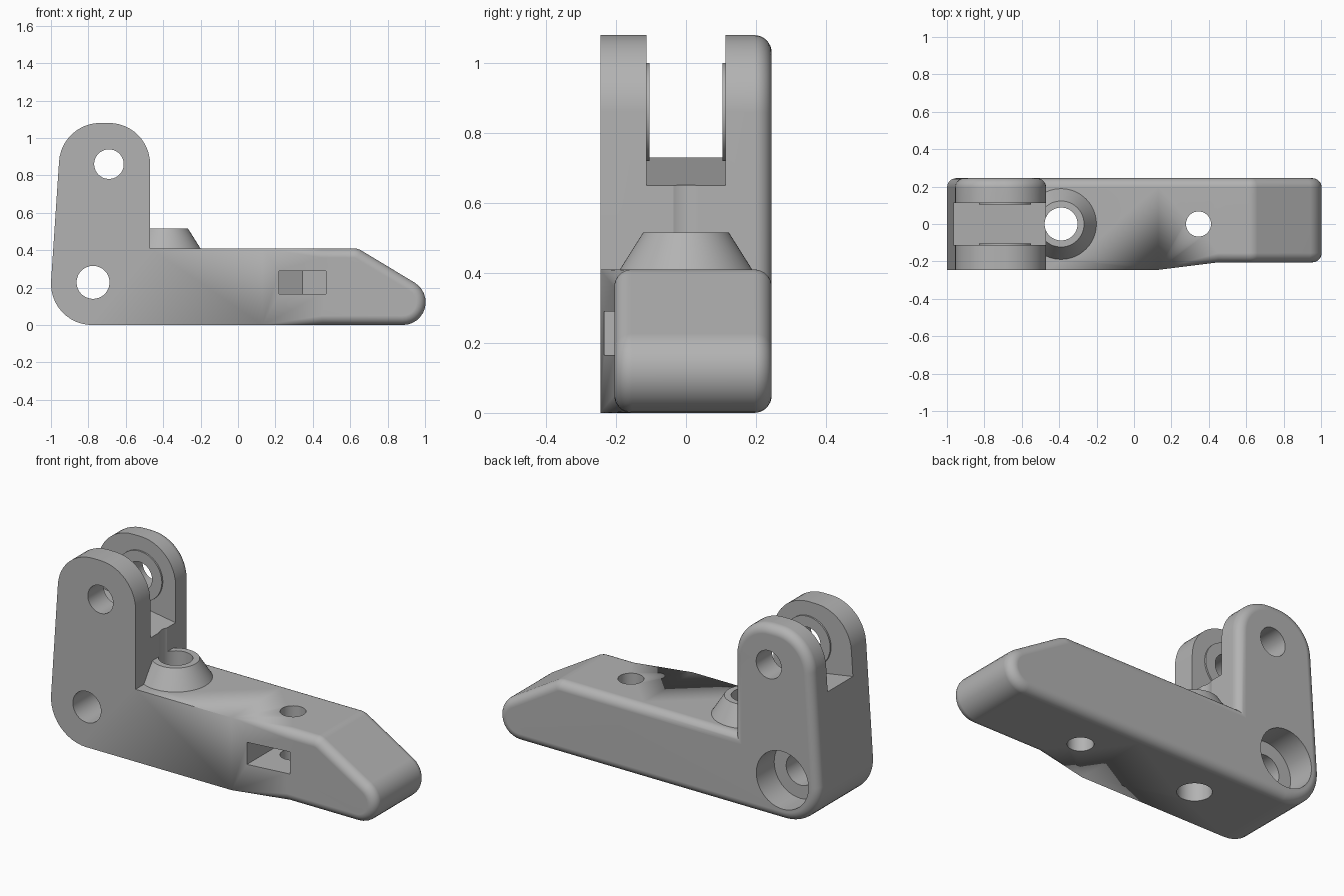
import bpy, bmesh, math
from mathutils import Vector, Matrix

if "Cube" in bpy.data.objects:
    bpy.data.objects.remove(bpy.data.objects["Cube"], do_unlink=True)

grey = bpy.data.materials.new("plain grey")
grey.use_nodes = True
COLOUR = (0.45, 0.45, 0.45, 1)
grey.diffuse_color = COLOUR
grey.node_tree.nodes["Principled BSDF"].inputs["Base Color"].default_value = COLOUR

HALF = 0.245            # half width of the body
FILLET = 0.05           # rounding of the side edges
STEP_X0, STEP_X1 = 0.13, 0.45
ARM_Z = 0.41


def finish(bm, name):
    bmesh.ops.recalc_face_normals(bm, faces=bm.faces)
    mesh = bpy.data.meshes.new(name)
    bm.to_mesh(mesh)
    bm.free()
    mesh.materials.append(grey)
    obj = bpy.data.objects.new(name, mesh)
    bpy.context.collection.objects.link(obj)
    return obj


def rounded(corners, steps=12):
    """Outline with an arc at every corner that has a radius."""
    out = []
    for i, (x, z, r) in enumerate(corners):
        p = Vector((x, z))
        if r == 0:
            out.append(p)
            continue
        a = (Vector(corners[i - 1][:2]) - p).normalized()
        b = (Vector(corners[(i + 1) % len(corners)][:2]) - p).normalized()
        half = a.angle(b) / 2
        centre = p + (a + b).normalized() * r / math.sin(half)
        start = p + a * r / math.tan(half) - centre
        sweep = math.pi - 2 * half
        for k in range(steps + 1):
            out.append(centre + Matrix.Rotation(sweep * k / steps, 2) @ start)
    return out


def inset(pts, i, d):
    n = len(pts)
    e1 = (pts[i] - pts[i - 1]).normalized()
    e2 = (pts[(i + 1) % n] - pts[i]).normalized()
    n1, n2 = Vector((-e1.y, e1.x)), Vector((-e2.y, e2.x))
    return pts[i] + (n1 + n2) * d / (1 + n1.dot(n2))


def cylinder(name, axis, centre, lo, hi, r1, r2=None, sides=64):
    """Cylinder or cone along y or z, centred on the other two axes."""
    bm = bmesh.new()
    bmesh.ops.create_cone(bm, cap_ends=True, segments=sides, radius1=r1,
                          radius2=r1 if r2 is None else r2, depth=hi - lo)
    mid = (lo + hi) / 2
    if axis == 'Y':
        bm.transform(Matrix.Translation((centre[0], mid, centre[1]))
                     @ Matrix.Rotation(-math.pi / 2, 4, 'X'))
    else:
        bm.transform(Matrix.Translation((centre[0], centre[1], mid)))
    return finish(bm, name)


def prism(name, outline, axis, lo, hi):
    """Outline in xz (axis Y) or xy (axis Z), extruded from lo to hi."""
    bm = bmesh.new()
    place = (lambda u, v, w: (u, w, v)) if axis == 'Y' else (lambda u, v, w: (u, v, w))
    face = bm.faces.new([bm.verts.new(place(u, v, lo)) for u, v in outline])
    ext = bmesh.ops.extrude_face_region(bm, geom=[face])
    moved = [g for g in ext["geom"] if isinstance(g, bmesh.types.BMVert)]
    bmesh.ops.translate(bm, verts=moved, vec=place(0, 0, hi - lo))
    return finish(bm, name)


def combine(target, tool, operation):
    tool.hide_render = True
    mod = target.modifiers.new("combine", 'BOOLEAN')
    mod.operation, mod.solver, mod.object = operation, 'EXACT', tool
    bpy.context.view_layer.objects.active = target
    bpy.ops.object.modifier_apply(modifier=mod.name)
    bpy.data.objects.remove(tool, do_unlink=True)


def make_body():
    pts = rounded([(STEP_X0, 0, 0), (STEP_X1, 0, 0), (1.32, 0, 0.122),
                   (0.64, ARM_Z, 0.08), (STEP_X1, ARM_Z, 0), (STEP_X0, ARM_Z, 0),
                   (-0.47, ARM_Z, 0), (-0.47, 1.08, 0.22),
                   (-0.943, 1.08, 0.22), (-1.015, 0, 0.22)])
    n, steps = len(pts), 8
    bm = bmesh.new()
    rings = []
    # front rings: the side steps inwards and its rounding grows towards the toe
    for k in range(steps + 1):
        t = math.pi / 2 * k / steps
        ring = []
        for i, p in enumerate(pts):
            f = min(max((p.x - STEP_X0) / (STEP_X1 - STEP_X0), 0), 1)
            q = inset(pts, i, FILLET * f * (1 - math.sin(t)))
            y = -HALF + 0.04 * f + FILLET * f * (1 - math.cos(t))
            ring.append(bm.verts.new((q.x, y, q.y)))
        rings.append(ring)
    # back rings: even rounding all the way round
    for k in range(steps + 1):
        t = math.pi / 2 * k / steps
        ring = []
        for i in range(n):
            q = inset(pts, i, FILLET * (1 - math.cos(t)))
            ring.append(bm.verts.new((q.x, HALF - FILLET * (1 - math.sin(t)), q.y)))
        rings.append(ring)
    for a, b in zip(rings, rings[1:]):
        for i in range(n):
            j = (i + 1) % n
            bm.faces.new((a[i], a[j], b[j], b[i]))
    # front side in three flats, back side in one
    m = next(i for i, p in enumerate(pts)
             if i > 1 and (p - Vector((STEP_X1, ARM_Z))).length < 1e-5)
    f = rings[0]
    bm.faces.new(f[1:m + 1])
    bm.faces.new((f[0], f[1], f[m], f[m + 1]))
    bm.faces.new(f[m + 1:] + f[:1])
    bm.faces.new(rings[-1])
    bmesh.ops.remove_doubles(bm, verts=bm.verts, dist=1e-5)
    return finish(bm, "lever_body")


body = make_body()
PIN, PIVOT, POST = (-0.69, 0.86), (-0.775, 0.228), (-0.39, 0)
NUT = (0.345, 0)

# conical post on the arm
combine(body, cylinder("post", 'Z', POST, ARM_Z - 0.07, 0.515, 0.233, 0.123), 'UNION')

# fork slot with a sloping floor
combine(body, prism("fork_slot", [(-0.4, 0.639), (-0.4, 1.3), (-1.1, 1.3), (-1.1, 0.751)],
                    'Y', -0.113, 0.113), 'DIFFERENCE')

# thin bosses inside the fork
for side in (-1, 1):
    lo, hi = sorted((side * 0.104, side * 0.15))
    combine(body, cylinder("fork_boss", 'Y', PIN, lo, hi, 0.14), 'UNION')

# pin hole, pivot hole and its counterbore
combine(body, cylinder("pin_hole", 'Y', PIN, -0.4, 0.4, 0.079), 'DIFFERENCE')
combine(body, cylinder("pivot_hole", 'Y', PIVOT, -0.4, 0.4, 0.088), 'DIFFERENCE')
combine(body, cylinder("counterbore", 'Y', PIVOT, 0.085, 0.4, 0.163), 'DIFFERENCE')

# upright holes
combine(body, cylinder("post_hole", 'Z', POST, -0.2, 1.3, 0.088), 'DIFFERENCE')
combine(body, cylinder("nut_hole", 'Z', NUT, -0.2, 0.8, 0.067), 'DIFFERENCE')

# nut pocket with a pointed inner end
combine(body, prism("nut_pocket", [(0.22, -0.4), (0.47, -0.4), (0.47, 0.072),
                                   (0.345, 0.144), (0.22, 0.072)],
                    'Z', 0.165, 0.29), 'DIFFERENCE')

# smooth curves, sharp edges
bpy.ops.object.select_all(action='DESELECT')
body.select_set(True)
bpy.context.view_layer.objects.active = body
bpy.ops.object.shade_smooth_by_angle(angle=math.radians(25))
weighted = body.modifiers.new("weighted normals", 'WEIGHTED_NORMAL')
weighted.keep_sharp = True
